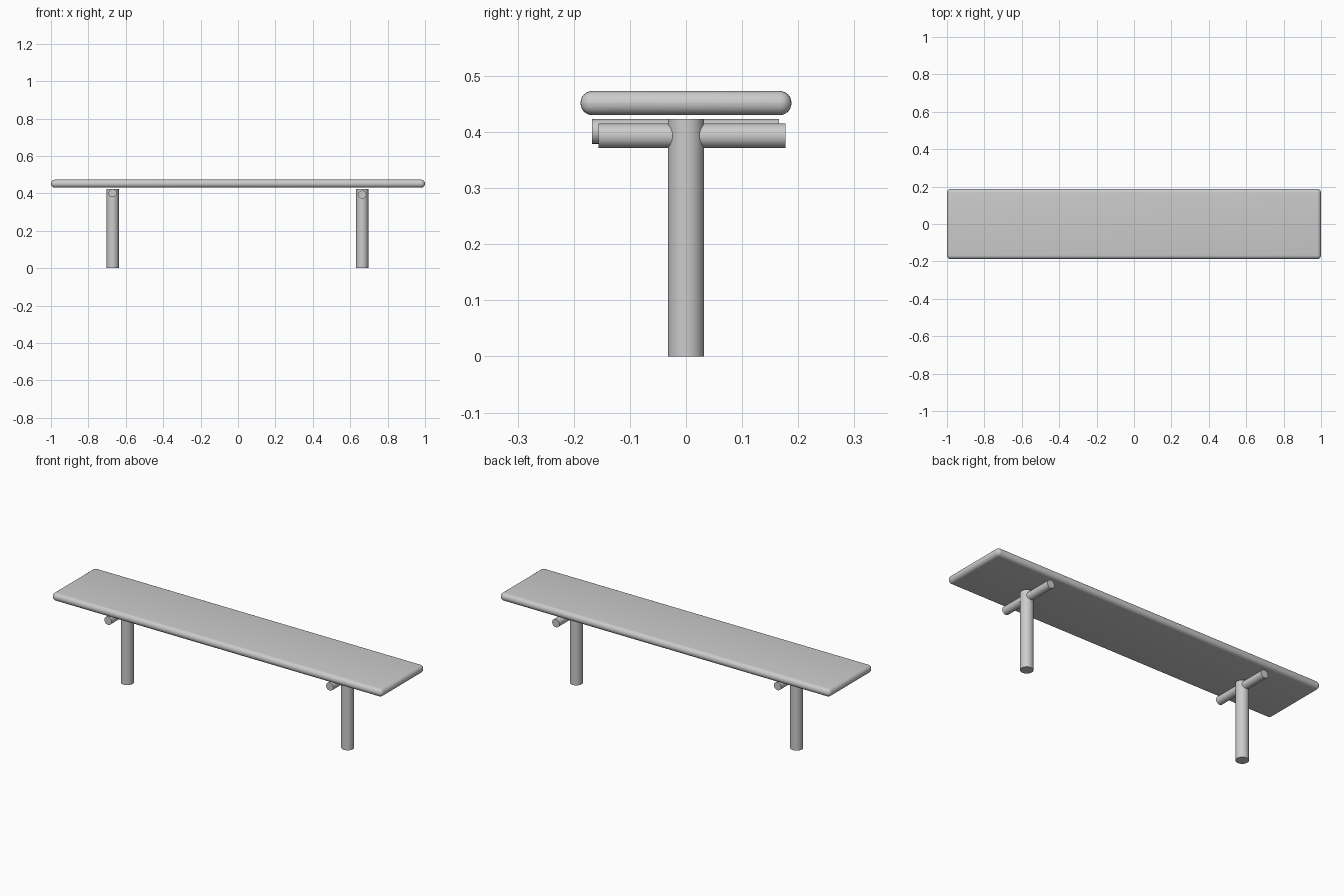
import bpy
from math import pi

if "Cube" in bpy.data.objects:
    bpy.data.objects.remove(bpy.data.objects["Cube"], do_unlink=True)

grey = bpy.data.materials.new("light_grey")
grey.use_nodes = True
grey.diffuse_color = (0.6, 0.6, 0.6, 1)
grey.node_tree.nodes["Principled BSDF"].inputs["Base Color"].default_value = (0.6, 0.6, 0.6, 1)


def finish(name):
    obj = bpy.context.object
    obj.name = name
    obj.data.materials.append(grey)
    bpy.ops.object.transform_apply(location=False, rotation=True, scale=True)
    return obj


def rod(name, radius, length, location, rotation=(0, 0, 0)):
    bpy.ops.mesh.primitive_cylinder_add(vertices=32, radius=radius, depth=length,
                                        location=location, rotation=rotation)
    finish(name)
    bpy.ops.object.shade_smooth_by_angle(angle=pi / 5)


# Seat: thin board with fully rounded edges
bpy.ops.mesh.primitive_cube_add(size=1, location=(0, 0, 0.4515))
bpy.context.object.scale = (2, 0.376, 0.043)
seat = finish("seat")
bevel = seat.modifiers.new("rounded_edges", "BEVEL")
bevel.width = 0.021
bevel.segments = 6
bpy.ops.object.modifier_apply(modifier=bevel.name)
bpy.ops.object.shade_smooth_by_angle(angle=pi / 5)

# Posts, each with a slightly offset crossbar under the seat
for side, x, bar_y, bar_z in (("left", 0.664, 0.011, 0.393),
                              ("right", -0.67, -0.001, 0.401)):
    rod(side + "_post", 0.0325, 0.423, (x, 0, 0.2115))
    rod(side + "_crossbar", 0.022, 0.333, (x, bar_y, bar_z), (pi / 2, 0, 0))
